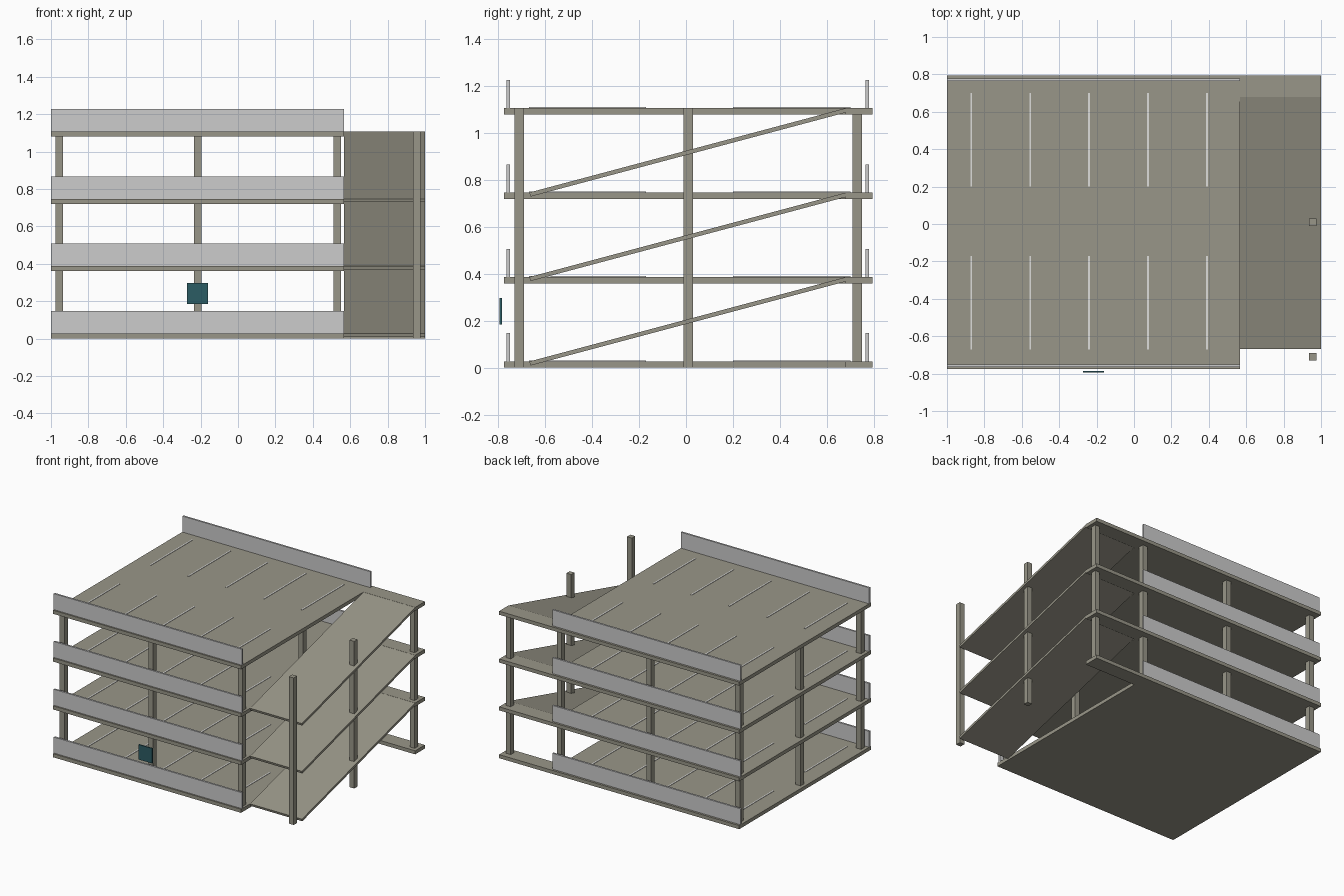
import bpy, bmesh, math

if "Cube" in bpy.data.objects:
    bpy.data.objects.remove(bpy.data.objects["Cube"])


def srgb(*rgb):
    return tuple(((c + 0.055) / 1.055) ** 2.4 for c in rgb) + (1.0,)


def material(name, *rgb):
    m = bpy.data.materials.new(name)
    m.diffuse_color = srgb(*rgb)
    m.use_nodes = True
    m.node_tree.nodes["Principled BSDF"].inputs["Base Color"].default_value = m.diffuse_color
    return m


CONCRETE = material("warm concrete", 0.60, 0.59, 0.535)
RAIL = material("light grey", 0.80, 0.80, 0.80)
PAINT = material("line white", 0.87, 0.87, 0.86)
TEAL = material("dark teal", 0.17, 0.36, 0.39)


def prism(name, points, height, mat):
    """Extrude a closed outline of 3D points straight up by height."""
    bm = bmesh.new()
    face = bm.faces.new([bm.verts.new(p) for p in points])
    top = bmesh.ops.extrude_face_region(bm, geom=[face])["geom"]
    for v in top:
        if isinstance(v, bmesh.types.BMVert):
            v.co.z += height
    bmesh.ops.recalc_face_normals(bm, faces=bm.faces)
    me = bpy.data.meshes.new(name)
    bm.to_mesh(me)
    bm.free()
    me.materials.append(mat)
    ob = bpy.data.objects.new(name, me)
    bpy.context.collection.objects.link(ob)
    return ob


def box(name, x0, x1, y0, y1, z0, z1, mat):
    return prism(name, [(x0, y0, z0), (x1, y0, z0), (x1, y1, z0), (x0, y1, z0)], z1 - z0, mat)


STEP, SLAB, LEVELS = 0.36, 0.027, 4
EDGE = 0.568                     # where the deck meets the ramp bay
FRONT, BACK = -0.775, 0.795
MID = 0.01
COL = 0.02                       # half width of a column
BAYS = [-0.955, -0.215, 0.53]
ROWS = [MID - 0.72, MID, MID + 0.72]


def column(x, y, z0, z1):
    box("column", x - COL, x + COL, y - COL, y + COL, z0, z1, CONCRETE)


for level in range(LEVELS):
    z = level * STEP
    top = z + SLAB
    # Deck with the landing at the head of the ramp
    outline = [(-1, FRONT), (EDGE, FRONT), (EDGE, 0.68), (1, 0.68), (1, BACK), (-1, BACK)]
    prism("deck", [(x, y, z) for x, y in outline], SLAB, CONCRETE)

    # Front and back parapets
    for y in (-0.757, 0.772):
        box("parapet", -1, EDGE, y - 0.007, y + 0.007, top, top + 0.12, RAIL)

    # Parking bay lines
    for i in range(5):
        x = -0.87 + 0.315 * i
        for y in (-0.67, 0.20):
            box("bay_line", x - 0.005, x + 0.005, y, y + 0.50, top, top + 0.003, PAINT)

    if level == LEVELS - 1:
        continue

    # Columns of this storey
    for x in BAYS:
        for y in ROWS:
            column(x, y, top, z + STEP)
    column(0.955, ROWS[2], top, z + STEP)

    # Sloping ramp up to the next landing
    run, rise = 1.35, STEP
    ramp = box("ramp", EDGE, 1, -math.hypot(run, rise) / 2, math.hypot(run, rise) / 2,
               -0.009, 0.009, CONCRETE)
    ramp.location = (0, MID, z + 0.018 + rise / 2)
    ramp.rotation_euler.x = math.atan2(rise, run)

# Tall outer columns carrying the ramps
for y in ROWS[:2]:
    column(0.955, y, 0, 3 * STEP + SLAB)

# Blank sign panel in front of the facade
box("sign_panel", -0.272, -0.16, -0.795, -0.785, 0.185, 0.297, TEAL)
